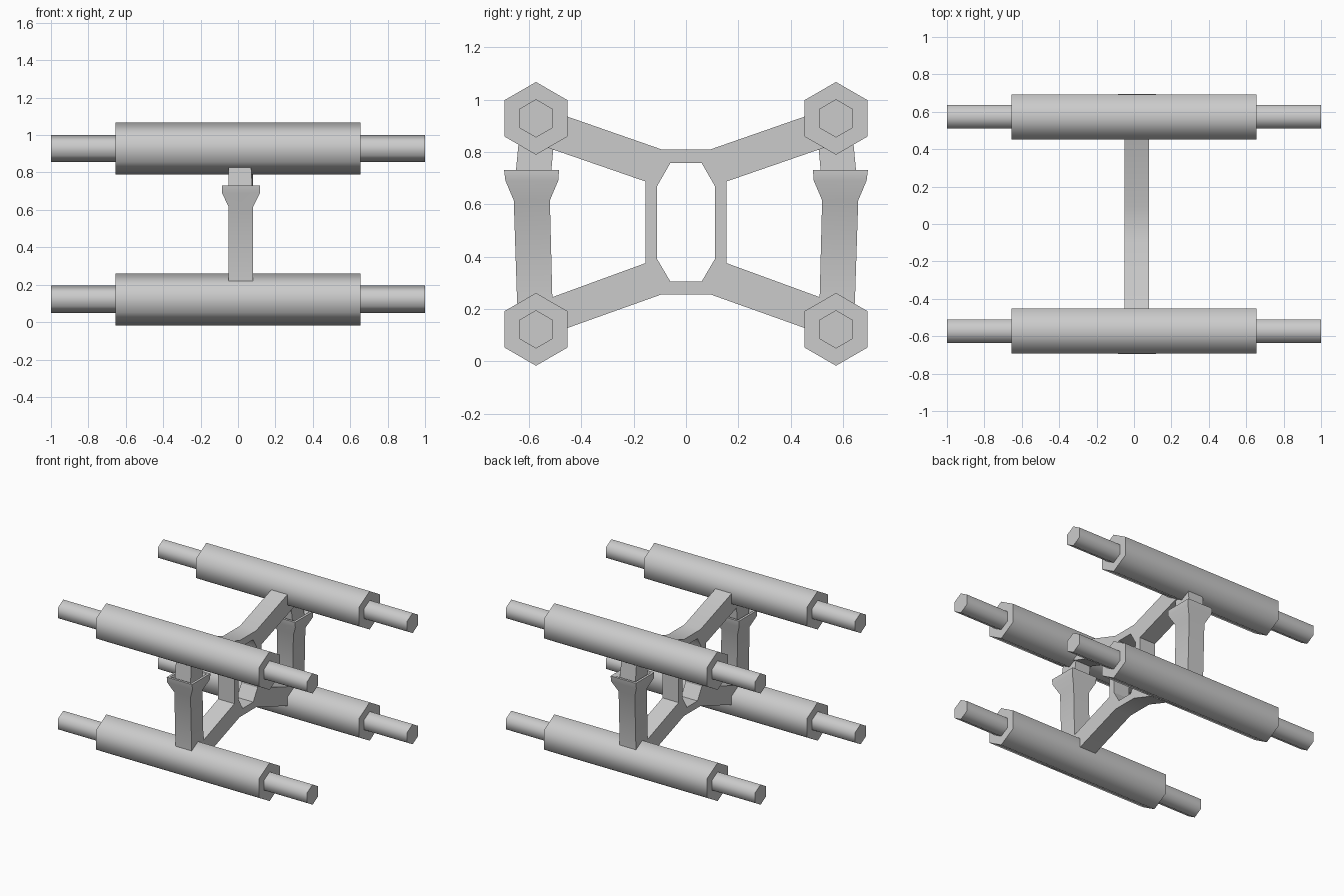
import bpy, bmesh, math
from mathutils import Matrix

cube = bpy.data.objects.get("Cube")
if cube:
    bpy.data.objects.remove(cube, do_unlink=True)

grey = bpy.data.materials.new("light_grey")
grey.use_nodes = True
COLOUR = (0.6, 0.6, 0.6, 1)
grey.diffuse_color = COLOUR
grey.node_tree.nodes["Principled BSDF"].inputs["Base Color"].default_value = COLOUR

AXLE_Y, LOW_Z, HIGH_Z = 0.573, 0.122, 0.928
X0, X1 = -0.05, 0.08          # thickness of the frame and struts


def finish(name, bm, angle=65):
    """Turn a bmesh into a shaded, coloured object."""
    bmesh.ops.recalc_face_normals(bm, faces=bm.faces[:])
    mesh = bpy.data.meshes.new(name)
    bm.to_mesh(mesh)
    bm.free()
    mesh.materials.append(grey)
    obj = bpy.data.objects.new(name, mesh)
    bpy.context.collection.objects.link(obj)
    bpy.ops.object.select_all(action='DESELECT')
    obj.select_set(True)
    bpy.context.view_layer.objects.active = obj
    bpy.ops.object.shade_smooth_by_angle(angle=math.radians(angle))
    return obj


def hex_bar(name, radius, length, y, z):
    """Six-sided bar along x with flat top and bottom."""
    bm = bmesh.new()
    turn = (Matrix.Translation((0, y, z)) @ Matrix.Rotation(math.pi / 2, 4, 'Y')
            @ Matrix.Rotation(math.pi / 2, 4, 'Z'))
    bmesh.ops.create_cone(bm, cap_ends=True, segments=6, radius1=radius,
                          radius2=radius, depth=length, matrix=turn)
    finish(name, bm)


def loft(name, sections, side):
    """Rectangular sections (z, x0, x1, y_in, y_out) joined from bottom to top."""
    bm = bmesh.new()
    rings = []
    for z, x0, x1, y0, y1 in sections:
        corners = ((x0, y0), (x1, y0), (x1, y1), (x0, y1))
        rings.append([bm.verts.new((x, side * y, z)) for x, y in corners])
    for a, b in zip(rings, rings[1:]):
        for i in range(4):
            j = (i + 1) % 4
            bm.faces.new((a[i], a[j], b[j], b[i]))
    bm.faces.new(rings[0])
    bm.faces.new(rings[-1])
    finish(name, bm)


# Four hexagonal rollers, each with a thinner axle sticking out at both ends
for end, side in (("front", -1), ("back", 1)):
    for level, z in (("lower", LOW_Z), ("upper", HIGH_Z)):
        hex_bar(f"{end}_{level}_roller", 0.139, 1.31, side * AXLE_Y, z)
        hex_bar(f"{end}_{level}_axle", 0.073, 2.0, side * AXLE_Y, z)

    # Strut sleeve with a flared, recessed collar
    loft(f"{end}_strut_sleeve", [
        (0.22, X0, X1, 0.51, 0.645),
        (0.615, X0, X1, 0.52, 0.658),
        (0.69, -0.085, 0.118, 0.488, 0.69),
        (0.73, -0.085, 0.118, 0.485, 0.695),
        (0.73, -0.068, 0.1, 0.502, 0.678),
        (0.69, -0.05, 0.08, 0.52, 0.66)], side)

    # Strut rod sliding into the sleeve
    loft(f"{end}_strut_rod", [
        (0.65, X0, X1, 0.522, 0.657),
        (0.83, X0, 0.07, 0.505, 0.64)], side)

# Central frame: an eight-sided ring with four sloping arms
outer = [(0.095, 0.81), (0.155, 0.687), (0.155, 0.375), (0.095, 0.255)]
inner = [(0.06, 0.757), (0.11, 0.67), (0.11, 0.39), (0.06, 0.305)]
outer += [(-y, z) for y, z in reversed(outer)]
inner += [(-y, z) for y, z in reversed(inner)]

bm = bmesh.new()
out_v = [bm.verts.new((X0, y, z)) for y, z in outer]
in_v = [bm.verts.new((X0, y, z)) for y, z in inner]
for i in range(8):
    j = (i + 1) % 8
    bm.faces.new((out_v[i], out_v[j], in_v[j], in_v[i]))

# Each arm starts on a slanted ring edge and runs into a roller
upper_tip, lower_tip = ((0.56, 0.972), (0.56, 0.827)), ((0.56, 0.089), (0.56, 0.227))
for side, level, a, b in ((1, upper_tip, 0, 1), (1, lower_tip, 3, 2),
                          (-1, upper_tip, 7, 6), (-1, lower_tip, 4, 5)):
    tip = [bm.verts.new((X0, side * y, z)) for y, z in level]
    bm.faces.new((out_v[a], out_v[b], tip[1], tip[0]))

bmesh.ops.recalc_face_normals(bm, faces=bm.faces[:])
solid = bmesh.ops.extrude_face_region(bm, geom=bm.faces[:], use_keep_orig=True)
moved = [g for g in solid["geom"] if isinstance(g, bmesh.types.BMVert)]
bmesh.ops.translate(bm, verts=moved, vec=(X1 - X0, 0, 0))
finish("centre_frame", bm, 30)
